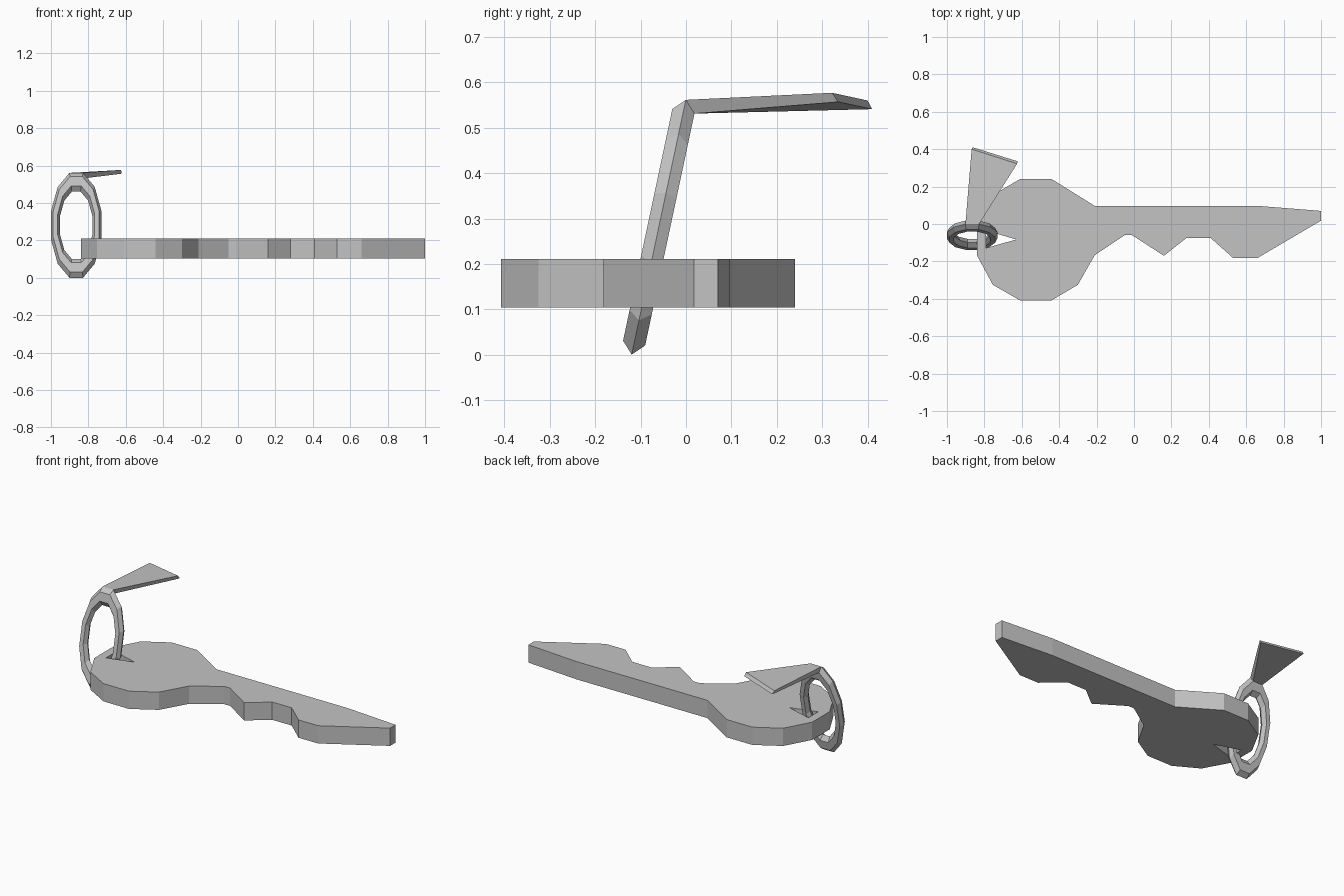
import bpy, bmesh, math
from mathutils import Matrix, Vector

cube = bpy.data.objects.get("Cube")
if cube:
    bpy.data.objects.remove(cube, do_unlink=True)

grey = bpy.data.materials.new("light grey metal")
grey.use_nodes = True
colour = (0.55, 0.55, 0.55, 1)
grey.diffuse_color = colour
grey.node_tree.nodes["Principled BSDF"].inputs["Base Color"].default_value = colour


def finish(name, bm):
    bmesh.ops.recalc_face_normals(bm, faces=bm.faces)
    mesh = bpy.data.meshes.new(name)
    bm.to_mesh(mesh)
    bm.free()
    mesh.materials.append(grey)
    obj = bpy.data.objects.new(name, mesh)
    bpy.context.collection.objects.link(obj)
    return obj


# Key body: twelve-sided bow, toothed blade and a triangular slot
BOTTOM, TOP = 0.104, 0.211
outline = [
    (1.0, 0.07), (1.0, 0.018), (0.66, -0.182), (0.53, -0.182), (0.41, -0.075),
    (0.28, -0.075), (0.16, -0.17), (-0.01, -0.06), (-0.05, -0.06),
    (-0.21, -0.167), (-0.3, -0.325), (-0.44, -0.408), (-0.61, -0.408),
    (-0.755, -0.325), (-0.84, -0.167), (-0.84, 0.0), (-0.755, 0.155),
    (-0.61, 0.24), (-0.44, 0.24), (-0.21, 0.097), (0.66, 0.097)]
slot = [(-0.79, -0.035), (-0.79, -0.128), (-0.63, -0.083)]

bm = bmesh.new()
for loop in (outline, slot):
    verts = [bm.verts.new((x, y, BOTTOM)) for x, y in loop]
    for i, v in enumerate(verts):
        bm.edges.new((v, verts[i - 1]))
bmesh.ops.triangle_fill(bm, edges=bm.edges[:], use_beauty=True)
bottom = bm.faces[:]
top = bmesh.ops.extrude_face_region(bm, geom=bottom, use_keep_orig=True)["geom"]
bmesh.ops.translate(bm, vec=(0, 0, TOP - BOTTOM),
                    verts=[g for g in top if isinstance(g, bmesh.types.BMVert)])
finish("key_body", bm)

# Key ring: tall hexagonal-section loop leaning back
MAJOR, MINOR, SEGMENTS, SIDES = 0.115, 0.025, 12, 6
place = (Matrix.Translation((-0.865, -0.06, 0.281))
         @ Matrix.Rotation(math.radians(-12), 4, 'X')
         @ Matrix.Diagonal((1, 1.15, 2.12, 1)))


def ring_point(i, j):
    a = math.tau * (i + 0.5) / SEGMENTS
    b = math.tau * j / SIDES
    r = MAJOR + MINOR * math.cos(b)
    return place @ Vector((r * math.cos(a), MINOR * math.sin(b), r * math.sin(a)))


bm = bmesh.new()
grid = [[bm.verts.new(ring_point(i, j)) for j in range(SIDES)] for i in range(SEGMENTS)]
for i in range(SEGMENTS):
    for j in range(SIDES):
        bm.faces.new((grid[i - 1][j], grid[i][j], grid[i][j - 1], grid[i - 1][j - 1]))
finish("key_ring", bm)

# Tag: flared plate growing from the upper back facet of the ring
near = [ring_point(3, 0), ring_point(2, 0), ring_point(2, 1), ring_point(3, 1)]
far = [(-0.868, 0.4, 0.56), (-0.625, 0.322, 0.577),
       (-0.622, 0.335, 0.557), (-0.862, 0.41, 0.541)]
bm = bmesh.new()
a = [bm.verts.new(p) for p in near]
b = [bm.verts.new(p) for p in far]
bm.faces.new(a)
bm.faces.new(b)
for i in range(4):
    bm.faces.new((a[i - 1], a[i], b[i], b[i - 1]))
finish("ring_tag", bm)
